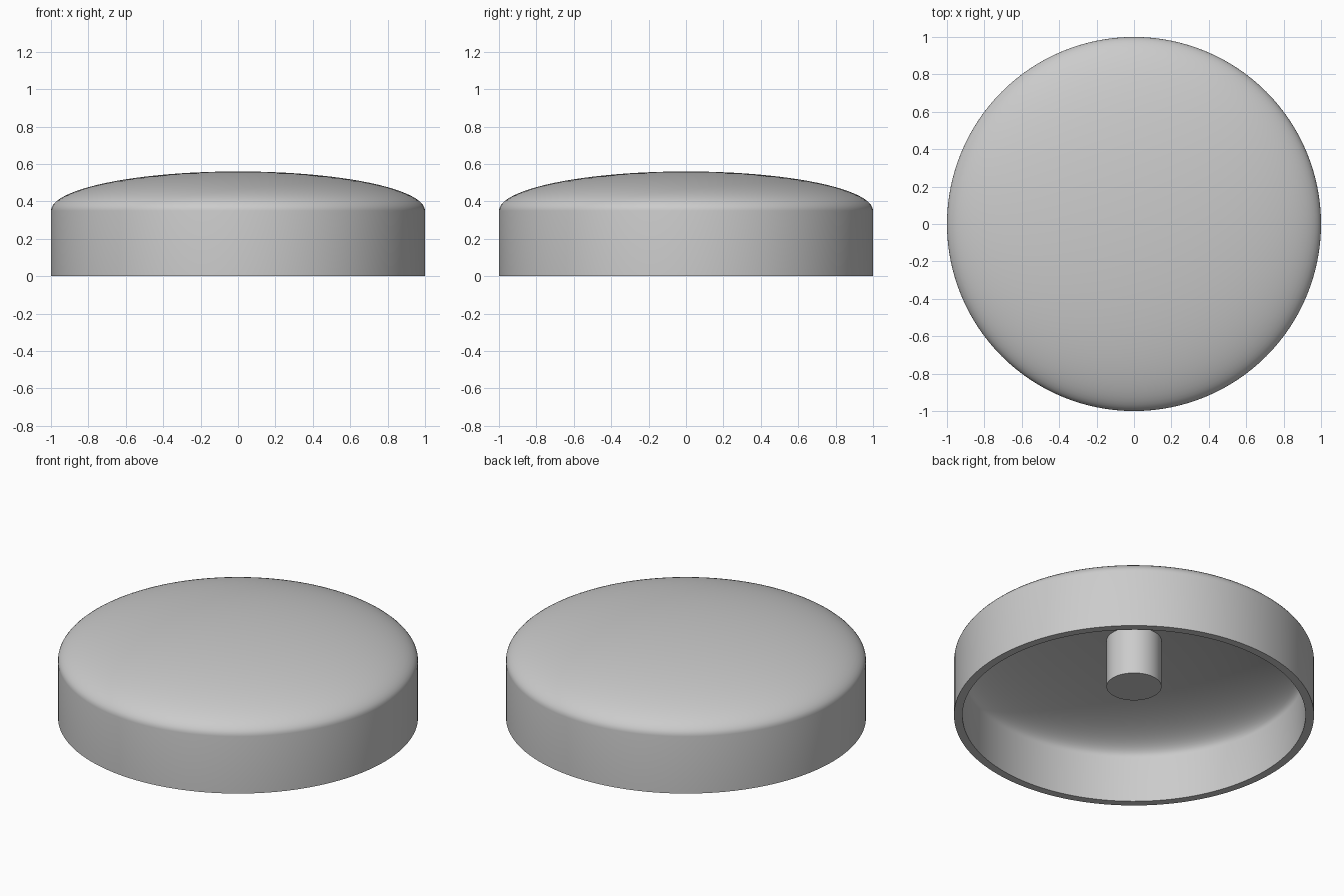
import bpy
import bmesh
import math
from mathutils import Matrix

old = bpy.data.objects.get("Cube")
if old:
    bpy.data.objects.remove(old, do_unlink=True)

SEGMENTS = 128
DOME_STEPS = 24

grey = bpy.data.materials.new("light_grey")
grey.use_nodes = True
colour = (0.6, 0.6, 0.6, 1)
grey.diffuse_color = colour
grey.node_tree.nodes["Principled BSDF"].inputs["Base Color"].default_value = colour


def dome(radius, base, height):
    """Quarter-ellipse profile from the rim up to the centre."""
    angles = [math.pi / 2 * i / DOME_STEPS for i in range(DOME_STEPS + 1)]
    return [(radius * math.cos(a), base + height * math.sin(a)) for a in angles]


def lathe(name, profile):
    """Spin a (radius, height) profile around the z axis."""
    bm = bmesh.new()
    verts = [bm.verts.new((r, 0, z)) for r, z in profile]
    edges = [bm.edges.new(pair) for pair in zip(verts, verts[1:])]
    bmesh.ops.spin(bm, geom=verts + edges, cent=(0, 0, 0), axis=(0, 0, 1),
                   angle=math.tau, steps=SEGMENTS)
    bmesh.ops.remove_doubles(bm, verts=bm.verts, dist=0.0001)
    bmesh.ops.recalc_face_normals(bm, faces=bm.faces)
    finish(name, bm)


def finish(name, bm):
    mesh = bpy.data.meshes.new(name)
    bm.to_mesh(mesh)
    bm.free()
    mesh.materials.append(grey)
    obj = bpy.data.objects.new(name, mesh)
    bpy.context.collection.objects.link(obj)
    bpy.ops.object.select_all(action='DESELECT')
    obj.select_set(True)
    bpy.context.view_layer.objects.active = obj
    bpy.ops.object.shade_smooth_by_angle(angle=math.radians(35))


# Hollow cap: domed inside, flat bottom rim, straight wall, domed top
inner = dome(0.953, 0.28, 0.2)
outer = dome(1, 0.35, 0.21)
lathe("domed_cap", inner[::-1] + [(0.953, 0), (1, 0)] + outer)

# Central stem hanging from the ceiling of the cap
stem_bottom, stem_top = 0.185, 0.5
bm = bmesh.new()
bmesh.ops.create_cone(bm, cap_ends=True, segments=64, radius1=0.153, radius2=0.153,
                      depth=stem_top - stem_bottom,
                      matrix=Matrix.Translation((0, 0, (stem_top + stem_bottom) / 2)))
finish("centre_stem", bm)
